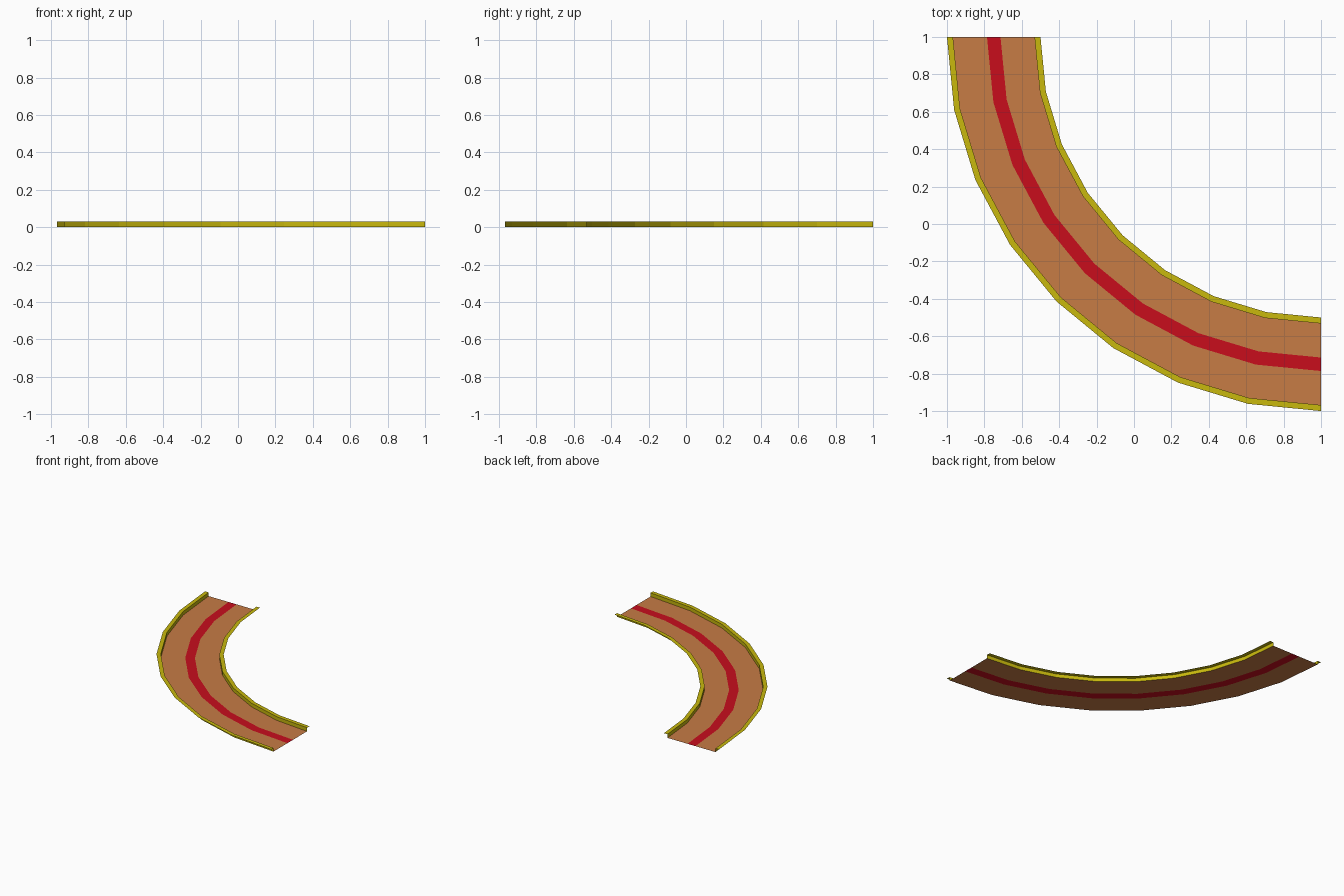
import bpy, bmesh
from math import sin, cos, pi

if "Cube" in bpy.data.objects:
    bpy.data.objects.remove(bpy.data.objects["Cube"])

SEGMENTS = 8           # facets in the quarter turn
CENTRE = (1.0, 1.0)    # turn centre


def material(name, rgb):
    m = bpy.data.materials.new(name)
    m.diffuse_color = (*rgb, 1.0)
    m.use_nodes = True
    m.node_tree.nodes["Principled BSDF"].inputs["Base Color"].default_value = m.diffuse_color
    return m


def sweep(name, profile, mat):
    """Sweep an open (radius, height) profile round the quarter turn."""
    bm = bmesh.new()
    rows = []
    for i in range(SEGMENTS + 1):
        a = pi + (pi / 2) * i / SEGMENTS
        rows.append([bm.verts.new((CENTRE[0] + r * cos(a), CENTRE[1] + r * sin(a), z))
                     for r, z in profile])
    for a, b in zip(rows, rows[1:]):
        for j in range(len(profile) - 1):
            bm.faces.new((a[j], a[j + 1], b[j + 1], b[j]))
    mesh = bpy.data.meshes.new(name)
    bm.to_mesh(mesh)
    bm.free()
    mesh.materials.append(mat)
    ob = bpy.data.objects.new(name, mesh)
    bpy.context.collection.objects.link(ob)
    return ob


orange = material("road_orange", (0.57, 0.20, 0.06))
red = material("stripe_red", (0.58, 0.004, 0.012))
yellow = material("rail_yellow", (0.58, 0.48, 0.004))

R_IN, R_OUT, H = 1.532, 1.968, 0.03
S_IN, S_OUT = 1.714, 1.786

# Flat road: two lanes with a coloured centre stripe between them
sweep("inner_lane", [(R_IN, 0), (S_IN, 0)], orange)
sweep("centre_stripe", [(S_IN, 0), (S_OUT, 0)], red)
sweep("outer_lane", [(S_OUT, 0), (R_OUT, 0)], orange)

# Side rails: upright wall with a lip turned outwards at the top
sweep("inner_rail", [(1.5, H), (R_IN, H), (R_IN, 0)], yellow)
sweep("outer_rail", [(R_OUT, 0), (R_OUT, H), (2.0, H)], yellow)
